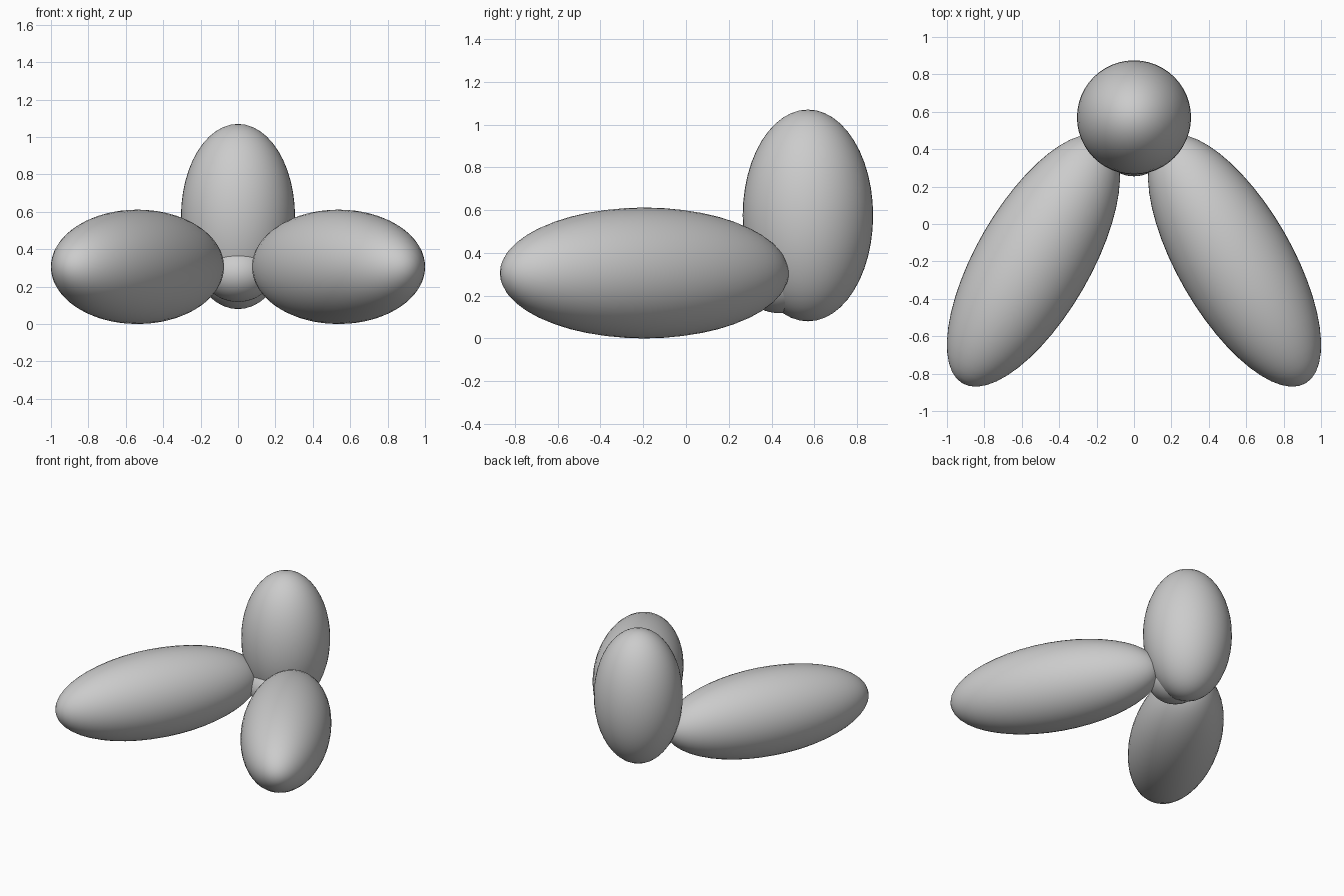
import bpy
from math import radians

if "Cube" in bpy.data.objects:
    bpy.data.objects.remove(bpy.data.objects["Cube"])


def ellipsoid(name, centre, radii, turn=0.0):
    """Smooth ellipsoid with its poles on local z; a tilted one lies along y, turned about z."""
    bpy.ops.mesh.primitive_uv_sphere_add(segments=48, ring_count=24, radius=1, location=centre)
    ob = bpy.context.object
    ob.name = name
    ob.scale = radii
    if turn:
        ob.rotation_euler = (radians(90), 0, radians(turn))
    bpy.ops.object.shade_smooth()
    return ob


# Upright lobe at the back
ellipsoid("upright_lobe", (0, 0.57, 0.575), (0.305, 0.305, 0.495))

# Two long lobes lying on the ground, splayed 30 degrees to each side
for side, label in ((-1, "left"), (1, "right")):
    ellipsoid(label + "_lobe", (side * 0.5375, -0.195, 0.306), (0.306, 0.306, 0.759), side * 30)

# Small core where the lobes meet
ellipsoid("core", (0, 0.44, 0.27), (0.185, 0.185, 0.152))
